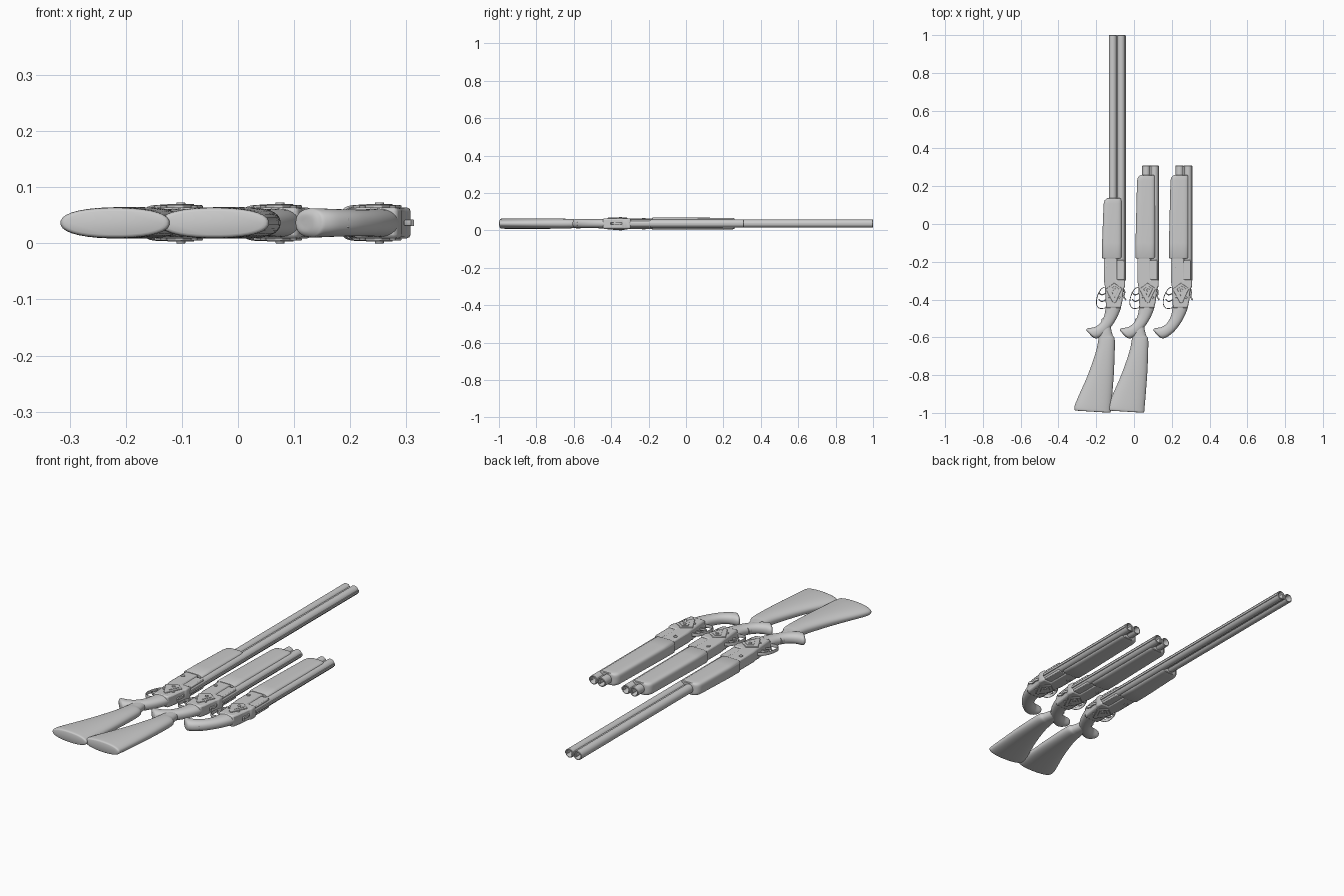
import bpy, bmesh, math
from mathutils import Vector

if "Cube" in bpy.data.objects:
    bpy.data.objects.remove(bpy.data.objects["Cube"])

CZ = 0.0365          # height of the centre plane, the guns lie on their sides
X = 0.0              # x offset of the gun being built


def finish(bm, name, bevel=0.0, angle=35):
    bmesh.ops.recalc_face_normals(bm, faces=bm.faces)
    me = bpy.data.meshes.new(name)
    bm.to_mesh(me)
    bm.free()
    ob = bpy.data.objects.new(name, me)
    bpy.context.collection.objects.link(ob)
    ob.location = (X, 0, CZ)
    if bevel:
        m = ob.modifiers.new("bevel", 'BEVEL')
        m.width, m.segments, m.limit_method = bevel, 2, 'ANGLE'
    bpy.ops.object.select_all(action='DESELECT')
    ob.select_set(True)
    bpy.context.view_layer.objects.active = ob
    bpy.ops.object.shade_smooth_by_angle(angle=math.radians(angle))
    return ob


def skin(bm, rings, cap=True):
    rows = [[bm.verts.new(p) for p in r] for r in rings]
    n = len(rows[0])
    for a, b in zip(rows, rows[1:]):
        for i in range(n):
            bm.faces.new((a[i], a[(i + 1) % n], b[(i + 1) % n], b[i]))
    if cap:
        bm.faces.new(rows[0])
        bm.faces.new(rows[-1])


def catmull(rows, steps):
    out = []
    for i in range(len(rows) - 1):
        p = [rows[max(0, i - 1)], rows[i], rows[i + 1], rows[min(len(rows) - 1, i + 2)]]
        for s in range(steps):
            t = s / steps
            out.append([0.5 * (2 * b + (c - a) * t + (2 * a - 5 * b + 4 * c - d) * t * t
                               + (3 * b - a - 3 * c + d) * t ** 3) for a, b, c, d in zip(*p)])
    return out + [rows[-1]]


def loft(name, secs, steps=4, power=2.0, n=32):
    """Sections: both edge points in the gun plane (x, y, x, y) and half thickness."""
    bm = bmesh.new()
    rings = []
    for ax, ay, bx, by, hz in (catmull(secs, steps) if steps > 1 else secs):
        a, b = Vector((ax, ay, 0)), Vector((bx, by, 0))
        ring = []
        for i in range(n):
            t = 2 * math.pi * (i + 0.5) / n
            c, s = math.cos(t), math.sin(t)
            c = math.copysign(abs(c) ** (2 / power), c)
            s = math.copysign(abs(s) ** (2 / power), s)
            ring.append((a + b) / 2 + (b - a) / 2 * c + Vector((0, 0, hz * s)))
        rings.append(ring)
    skin(bm, rings)
    return finish(bm, name)


def ribbon(name, pts, thick, hz):
    pts = catmull(pts, 5)
    secs = []
    for i, p in enumerate(pts):
        q, r = pts[max(0, i - 1)], pts[min(len(pts) - 1, i + 1)]
        d = Vector((r[0] - q[0], r[1] - q[1])).normalized() * thick
        secs.append((p[0] - d.y, p[1] + d.x, p[0] + d.y, p[1] - d.x, hz))
    return loft(name, secs, 1, 4.0, 12)


def prism(name, pts, hz, bevel=0.003):
    bm = bmesh.new()
    skin(bm, [[(x, y, z) for x, y in pts] for z in (-hz, hz)])
    return finish(bm, name, bevel)


def box(name, x0, x1, y0, y1, hz, bevel=0.0015):
    return prism(name, [(x0, y0), (x1, y0), (x1, y1), (x0, y1)], hz, bevel)


def barrel(name, x, y0, y1, r):
    bm = bmesh.new()
    prof = [(r, y0), (r, y1 - 0.002), (r - 0.0015, y1), (r * 0.8, y1), (r * 0.76, y1 - 0.003), (r * 0.76, y1 - 0.4)]
    skin(bm, [[(x + q * math.cos(k * math.pi / 16), y, q * math.sin(k * math.pi / 16))
               for k in range(32)] for q, y in prof])
    return finish(bm, name)


def pin(name, x, y, r, hz):
    pts = [(x + r * math.cos(k * math.pi / 8), y + r * math.sin(k * math.pi / 8)) for k in range(16)]
    return prism(name, pts, hz, 0.001)


def gun(offset, muzzle, forend_end, stock):
    global X
    X = offset
    # two stacked barrels with joining web and sighting rib
    barrel("upper_barrel", 0.022, -0.3, muzzle, 0.0215)
    barrel("lower_barrel", -0.022, -0.3, muzzle, 0.0215)
    box("barrel_web", -0.012, 0.012, -0.3, muzzle - 0.004, 0.011)
    box("top_rib", 0.035, 0.0465, -0.3, muzzle - 0.002, 0.006)
    # fore-end with rounded nose
    f = forend_end
    loft("forend", [(-0.076, -0.182, 0.022, -0.182, 0.030), (-0.080, -0.176, 0.025, -0.176, 0.0325),
                    (-0.079, -0.10, 0.025, -0.10, 0.0325), (-0.071, f - 0.03, 0.025, f - 0.03, 0.031),
                    (-0.066, f - 0.012, 0.025, f - 0.012, 0.0305), (-0.056, f - 0.003, 0.023, f - 0.003, 0.029),
                    (-0.048, f, 0.018, f, 0.026)], 1, 4.5, 40)
    # receiver with open breech notch
    prism("receiver", [(-0.069, -0.175), (0.0, -0.175), (0.0, -0.295), (0.042, -0.295), (0.044, -0.33),
                       (0.035, -0.345), (0.028, -0.41), (0.02, -0.445), (-0.058, -0.445),
                       (-0.064, -0.33), (-0.069, -0.30)], 0.0275, 0.007)
    box("barrel_lump", -0.03, 0.038, -0.297, -0.19, 0.0235, 0.004)
    prism("side_plate", [(-0.06, -0.345), (-0.015, -0.312), (0.028, -0.342), (0.016, -0.365),
                         (-0.008, -0.42), (-0.022, -0.415)], 0.0315, 0.002)
    prism("plate_inset", [(-0.036, -0.345), (-0.012, -0.328), (0.012, -0.344), (-0.011, -0.39)], 0.0335, 0.001)
    for i, (x, y, r) in enumerate([(-0.05, -0.225, 0.009), (-0.042, -0.385, 0.006),
                                   (0.012, -0.39, 0.006)]):
        pin("receiver_pin_%d" % i, x, y, r, 0.031)
    pin("plate_pivot", -0.012, -0.35, 0.008, 0.0365)
    # opening lever and safety on top
    ribbon("top_lever", [(0.03, -0.335), (0.04, -0.36), (0.036, -0.385), (0.047, -0.402)], 0.004, 0.006)
    # triggers and guard
    ribbon("trigger_guard", [(-0.055, -0.332), (-0.082, -0.343), (-0.103, -0.38), (-0.109, -0.42),
                             (-0.098, -0.443), (-0.075, -0.447), (-0.045, -0.438)], 0.002, 0.008)
    for i, y in enumerate((-0.36, -0.395)):
        ribbon("trigger_%d" % i, [(-0.05, y), (-0.07, y - 0.012), (-0.084, y - 0.014), (-0.097, y - 0.002)],
               0.003, 0.005)
    # curved pistol grip with tang plate
    loft("pistol_grip", [(-0.058, -0.41, 0.026, -0.405, 0.026), (-0.060, -0.44, 0.019, -0.45, 0.0255),
                         (-0.068, -0.485, -0.008, -0.51, 0.024), (-0.088, -0.523, -0.045, -0.562, 0.024),
                         (-0.117, -0.545, -0.083, -0.595, 0.025), (-0.150, -0.551, -0.108, -0.606, 0.026),
                         (-0.160, -0.556, -0.119, -0.604, 0.024), (-0.160, -0.566, -0.130, -0.598, 0.016),
                         (-0.150, -0.577, -0.142, -0.586, 0.004)], 5, 2.3)
    prism("grip_tang_plate", [(-0.105, -0.602), (-0.066, -0.582), (-0.07, -0.57), (-0.105, -0.585)], 0.009, 0.001)
    # shoulder stock
    if stock:
        loft("shoulder_stock", [(-0.080, -0.50, -0.036, -0.51, 0.018), (-0.092, -0.56, -0.030, -0.56, 0.022),
                                (-0.096, -0.595, -0.022, -0.59, 0.023), (-0.100, -0.62, -0.012, -0.61, 0.025),
                                (-0.113, -0.68, -0.012, -0.68, 0.027), (-0.155, -0.80, -0.017, -0.80, 0.028),
                                (-0.208, -0.92, -0.027, -0.93, 0.028), (-0.225, -0.965, -0.031, -0.975, 0.0275),
                                (-0.225, -0.983, -0.033, -0.995, 0.026), (-0.218, -0.988, -0.042, -0.999, 0.021)],
             4, 2.3)


gun(-0.09, 1.0, 0.137, True)
gun(0.087, 0.31, 0.26, True)
gun(0.264, 0.31, 0.26, False)
